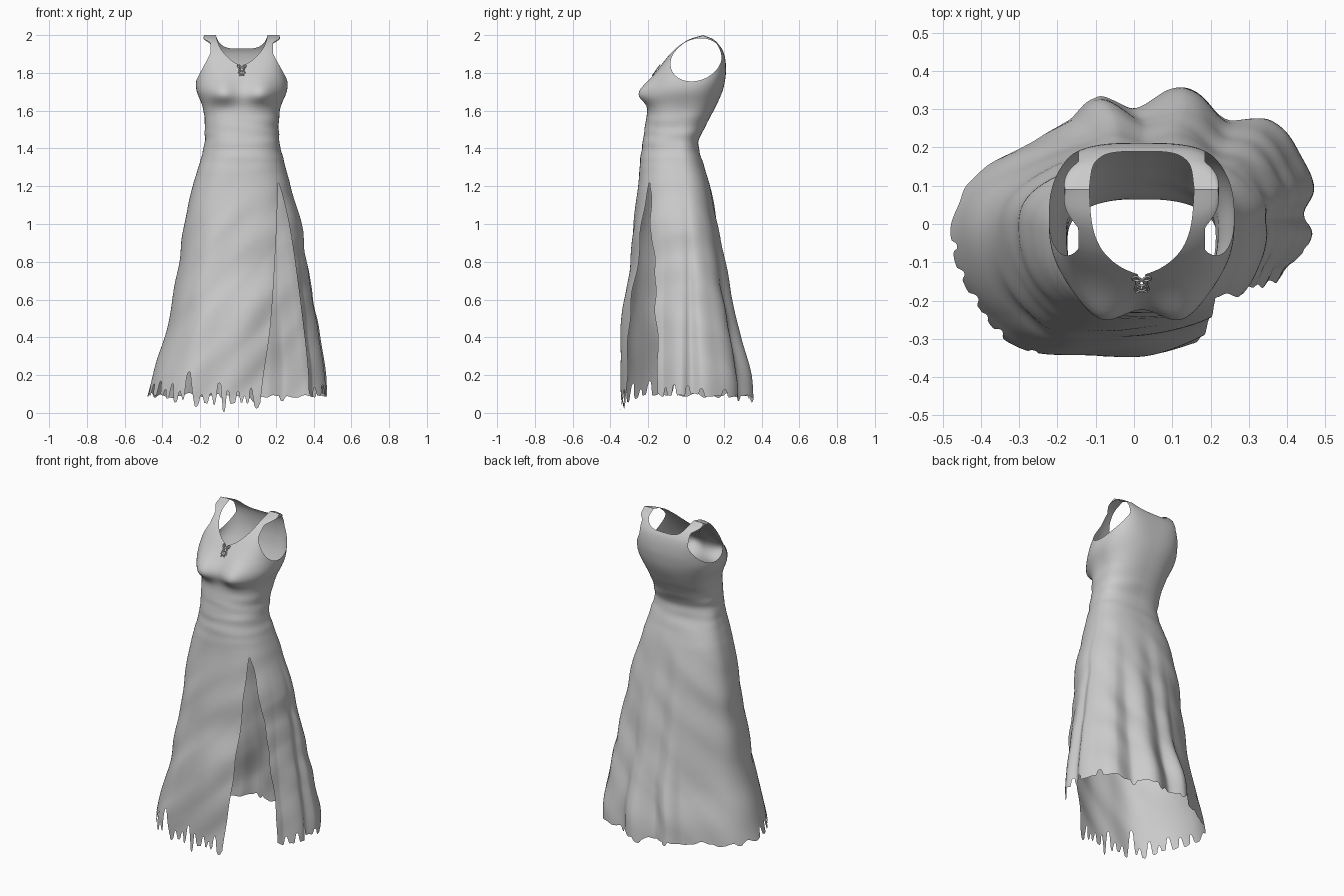
import bpy, bmesh
from math import sin, cos, pi, atan2, degrees, radians, exp, hypot
from mathutils import Vector, noise

if "Cube" in bpy.data.objects:
    bpy.data.objects.remove(bpy.data.objects["Cube"])


def curve(pts):
    """Smooth interpolation through (t, value) points, clamped at both ends."""
    n = len(pts)
    slope = []
    for i in range(n):
        a, b = pts[max(i - 1, 0)], pts[min(i + 1, n - 1)]
        slope.append((b[1] - a[1]) / (b[0] - a[0]))

    def f(t):
        if t <= pts[0][0]:
            return pts[0][1]
        for i in range(n - 1):
            (t0, v0), (t1, v1) = pts[i], pts[i + 1]
            if t <= t1:
                h = t1 - t0
                u = (t - t0) / h
                return (v0 * (1 + 2 * u) * (1 - u) ** 2 + slope[i] * h * u * (1 - u) ** 2
                        + v1 * u * u * (3 - 2 * u) + slope[i + 1] * h * u * u * (u - 1))
        return pts[-1][1]
    return f


def smooth(a, b, t):
    t = min(max((t - a) / (b - a), 0), 1)
    return t * t * (3 - 2 * t)


# Body profile: z, left x, right x, front y, back y, y of the side seam, squareness
PROFILE = [
    (0.00, -.490, .480, -.345, .345, .00, 2.0),
    (0.20, -.450, .472, -.340, .335, .00, 2.0),
    (0.40, -.388, .442, -.340, .290, .00, 2.0),
    (0.60, -.345, .402, -.325, .242, .00, 2.1),
    (0.80, -.312, .367, -.295, .203, .00, 2.2),
    (1.00, -.285, .333, -.275, .170, -.01, 2.3),
    (1.20, -.240, .280, -.254, .128, -.02, 2.4),
    (1.30, -.210, .252, -.246, .098, -.03, 2.4),
    (1.42, -.178, .222, -.232, .066, -.04, 2.4),
    (1.52, -.175, .215, -.216, .105, -.03, 2.4),
    (1.62, -.187, .226, -.203, .157, -.01, 2.5),
    (1.70, -.218, .258, -.200, .192, .00, 2.5),
    (1.75, -.222, .262, -.182, .205, .02, 2.7),
    (1.82, -.208, .248, -.144, .212, .04, 3.2),
    (1.90, -.192, .230, -.085, .202, .06, 4.0),
    (1.95, -.186, .225, -.030, .175, .07, 4.5),
    (1.98, -.183, .222, .022, .142, .08, 5.0),
    (2.00, -.180, .220, .090, .090, .09, 5.0)]
prof = [curve([(p[0], p[k]) for p in PROFILE]) for k in range(1, 7)]

# Fold pattern around the hem: angle, radius factor
FOLDS = [(-23, .90), (-5, .98), (5, .94), (15, 1.03), (29, 1.06), (47, 1.09), (58, .94),
         (75, 1.06), (90, .87), (102, .99), (115, .87), (137, .86), (163, .97), (180, 1.01),
         (201, 1.04), (220, 1.08), (237, 1.12), (253, 1.04), (270, 1.01), (289, .95), (337, .90)]
folds = curve(FOLDS)

CX = 0.02                       # bodice centre line
COLS = 400
rows = [1.9 * i / 125 for i in range(126)] + [1.9 + .1 * sin(pi / 2 * i / 26) for i in range(1, 27)]
rows[0] = -0.02
fold_at = [folds((360 * j / COLS + 23) % 360 - 23) for j in range(COLS)]


def point(z, j, vals):
    left, right, front, back, yc, n = vals
    a = 2 * pi * j / COLS
    c, s = cos(a), sin(a)
    r = (abs(c) ** n + abs(s) ** n) ** (-1 / n)
    grow = smooth(1.35, .12, z)
    r *= 1 + (fold_at[j] - 1) * grow
    cx, w = (left + right) / 2, (right - left) / 2
    x, y = cx + w * r * c, yc + ((back - yc) if s > 0 else (yc - front)) * r * s
    # bust
    if s < 0 and 1.5 < z < 1.95:
        sz = .06 if z > 1.685 else .035
        for side in (-1, 1):
            y += .066 * s * exp(-.5 * ((x - CX - side * .112) / .06) ** 2
                                - .5 * ((z - 1.685) / sz) ** 2)
    # gathered waist creases and draped skirt creases
    k = .006 * exp(-((z - 1.45) / .14) ** 2) * noise.noise(Vector((x * 5, y * 4, z * 24)))
    if z < 1.4:
        k += .012 * smooth(1.4, .9, z) * noise.noise(Vector((x * 4, y * 4, (z - .9 * x) * 6)))
    return (x + k * c, y + k * s, z)


def cut(bm, f):
    """Trim the cloth along f = 0, keeping the part where f > 0."""
    val = {v: f(*v.co) for v in bm.verts}
    new = []
    for e in list(bm.edges):
        a, b = e.verts
        fa, fb = val[a], val[b]
        if fa * fb < 0:
            v = bmesh.utils.edge_split(e, a, fa / (fa - fb))[1]
            val[v] = 0
            new.append(v)
    bmesh.ops.connect_verts(bm, verts=new)
    bmesh.ops.delete(bm, geom=[v for v in bm.verts if val.get(v, 0) < 0], context='VERTS')


# Leg slit edges
slit_l = curve([(0, .112), (.2, .135), (.4, .165), (.6, .183), (.8, .195), (1, .205), (1.22, .212)])
slit_r = curve([(0, .375), (.2, .372), (.45, .347), (.8, .302), (1, .27), (1.15, .236), (1.22, .214)])


def slit(x, y, z):
    return max(slit_l(z) - x, x - slit_r(z), y, z - 1.22) if z < 1.3 else 1


# Torn hem: angle of each tear, height, half width in degrees
TEARS = [(205, .07, 1.8), (212, .04, 1.2), (219, .09, 1.8), (226, .05, 1.2), (232, .15, 2.2),
         (240, .05, 1.3), (247, .06, 1.5), (254, .12, 2.4), (261, .08, 1.4), (270, .06, 1.6),
         (282, .09, 1.8), (276, .04, 1.2), (196, .06, 1.5), (187, .05, 1.4), (1, .05, 1.5),
         (10, .04, 1.5), (352, .06, 1.4), (26, .04, 2), (257.5, -.04, 2), (287, -.02, 2),
         (236, -.02, 1.5), (50, -.03, 2.5), (75, -.03, 3), (104, -.03, 2.5), (345, .05, 1.3)]


def hem(x, y, z):
    if z > .4:
        return 1
    a = degrees(atan2(y, x)) % 360
    front = smooth(190, 250, a) * smooth(330, 290, a)
    h = .092 - .045 * front + .028 * noise.noise(Vector((x * 16, y * 16, 3)))
    h += sum(t * exp(-((a - m) / w) ** 4) for m, t, w in TEARS)
    return z - max(h, .0005)


# Neckline heights by distance from the centre line
neck_f = curve([(0, 1.835), (.05, 1.863), (.09, 1.9), (.12, 1.945), (.137, 2.0), (.15, 2.1)])
neck_b = curve([(0, 1.928), (.07, 1.932), (.11, 1.952), (.137, 2.0), (.15, 2.1)])


def neck(x, y, z):
    if z < 1.75:
        return 1
    d = abs(x - CX)
    return (min(neck_f(d), 1.785 + d * 6) if y < prof[4](z) else neck_b(d)) - z


def armhole(x, y, z):
    if z < 1.7:
        return 1
    dz = z - 1.869
    e = hypot((y - .054 - .22 * dz) / .134, dz / .114)
    return max((e - 1) * .12, .165 - abs(x - CX))


# Dress: one lofted shell, then trimmed
bm = bmesh.new()
grid = []
for z in rows:
    vals = [p(z) for p in prof]
    grid.append([bm.verts.new(point(z, j, vals)) for j in range(COLS)])
for lo, hi in zip(grid, grid[1:]):
    for j in range(COLS):
        k = (j + 1) % COLS
        bm.faces.new((lo[j], lo[k], hi[k], hi[j]))
bmesh.ops.remove_doubles(bm, verts=grid[-1], dist=1e-5)
for field in (slit, hem, neck, armhole):
    cut(bm, field)
bmesh.ops.dissolve_degenerate(bm, dist=1e-5, edges=bm.edges[:])
mesh = bpy.data.meshes.new("dress")
bm.to_mesh(mesh)
bm.free()
mesh.shade_smooth()
dress = bpy.data.objects.new("dress", mesh)
bpy.context.collection.objects.link(dress)


# Lacing and bow at the neckline
def cord(name, pts, radius=.0028):
    cu = bpy.data.curves.new(name, 'CURVE')
    cu.dimensions = '3D'
    cu.bevel_depth, cu.bevel_resolution, cu.resolution_u = radius, 2, 6
    sp = cu.splines.new('BEZIER')
    sp.bezier_points.add(len(pts) - 1)
    for b, (x, z) in zip(sp.bezier_points, pts):
        b.co = (CX + x, -.139 - (1.84 - z) * .72, z)
        b.handle_left_type = b.handle_right_type = 'AUTO'
    bpy.context.collection.objects.link(bpy.data.objects.new(name, cu))


for s, side in ((-1, "left"), (1, "right")):
    cord("lace_" + side, [(s * .014, 1.785), (-s * .014, 1.802), (s * .014, 1.819), (-s * .012, 1.836)])
    cord("bow_loop_" + side, [(0, 1.83), (s * .018, 1.842), (s * .022, 1.832), (0, 1.828)])
    cord("bow_tail_" + side, [(0, 1.829), (s * .012, 1.815), (s * .018, 1.795)])
